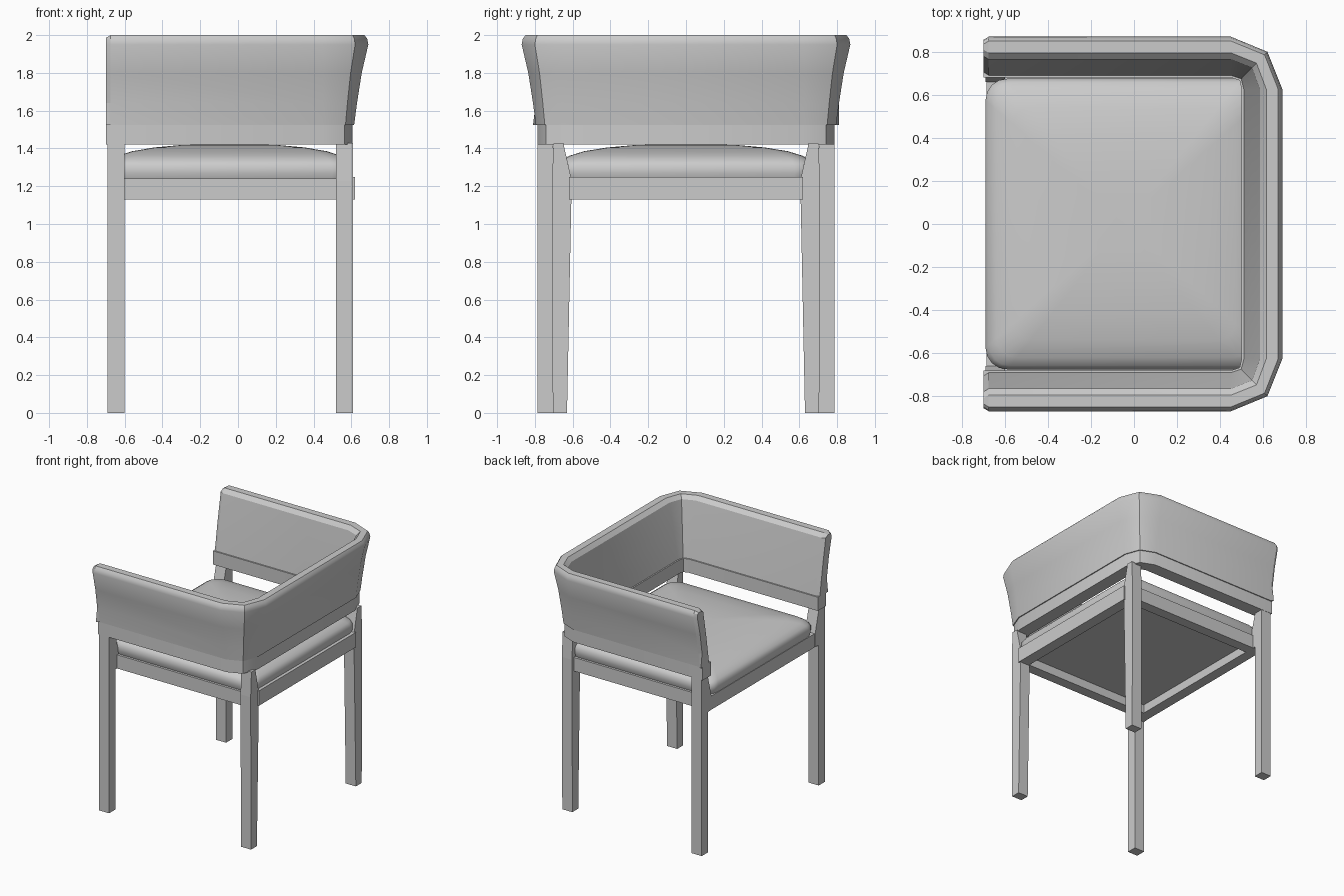
import bpy
import bmesh
import math

cube = bpy.data.objects.get("Cube")
if cube:
    bpy.data.objects.remove(cube, do_unlink=True)

grey = bpy.data.materials.new("plain_grey")
grey.use_nodes = True
grey.diffuse_color = (0.6, 0.6, 0.6, 1)
grey.node_tree.nodes["Principled BSDF"].inputs["Base Color"].default_value = (0.6, 0.6, 0.6, 1)


def loft(name, rings, smooth=None):
    """Skin a row of closed rings and cap both ends."""
    bm = bmesh.new()
    rows = [[bm.verts.new(p) for p in ring] for ring in rings]
    n = len(rows[0])
    for a, b in zip(rows, rows[1:]):
        for i in range(n):
            j = (i + 1) % n
            bm.faces.new((a[i], a[j], b[j], b[i]))
    bm.faces.new(rows[0])
    bm.faces.new(rows[-1])
    bmesh.ops.recalc_face_normals(bm, faces=bm.faces)
    mesh = bpy.data.meshes.new(name)
    bm.to_mesh(mesh)
    bm.free()
    mesh.materials.append(grey)
    ob = bpy.data.objects.new(name, mesh)
    bpy.context.collection.objects.link(ob)
    if smooth:
        bpy.ops.object.select_all(action='DESELECT')
        ob.select_set(True)
        bpy.context.view_layer.objects.active = ob
        bpy.ops.object.shade_smooth_by_angle(angle=math.radians(smooth))
    return ob


def rect(x0, x1, y0, y1, z):
    return [(x0, y0, z), (x1, y0, z), (x1, y1, z), (x0, y1, z)]


def box(name, x0, x1, y0, y1, z0, z1):
    return loft(name, [rect(x0, x1, y0, y1, z) for z in (z0, z1)])


def wrap(name, profile, chamfer):
    """Sweep a (inset, height) profile round the open U of the back and arms."""
    cd = sum(d for d, z in profile) / len(profile)
    tip = [(d + math.copysign(chamfer, cd - d), min(z, 2 - chamfer)) for d, z in profile]
    half = [[(-0.70, 0.87 - d, z) for d, z in tip]]
    if chamfer:
        half.append([(-0.675, 0.87 - d, z) for d, z in profile])
    half.append([(0.45, 0.87 - d, z) for d, z in profile])
    half.append([(0.62 - 0.68 * d, 0.80 - 0.7 * d, z) for d, z in profile])
    half.append([(0.69 - d, 0.625, z) for d, z in profile])
    other = [[(x, -y, z) for x, y, z in ring] for ring in reversed(half)]
    return loft(name, half + other, 28)


# Backrest: flared padded panel on a straight band
wrap("backrest_panel", [(0.075, 1.525), (0.06, 1.64), (0.035, 1.80), (0.0, 1.95),
                        (0.006, 1.98), (0.02, 2.0), (0.075, 2.0), (0.105, 1.97),
                        (0.145, 1.75), (0.18, 1.525)], 0.015)
wrap("backrest_band", [(0.083, 1.42), (0.083, 1.53), (0.19, 1.53), (0.19, 1.42)], 0)

# Legs: the rear pair stands closer together
front_leg = [(0, 0.705, 0.785), (1.13, 0.705, 0.785), (1.135, 0.66, 0.785),
             (1.24, 0.66, 0.785), (1.43, 0.71, 0.785)]
back_leg = [(0, 0.63, 0.705), (1.23, 0.605, 0.71), (1.43, 0.65, 0.70)]
for side, s in (("left", 1), ("right", -1)):
    for name, x0, x1, levels in (("front_leg", -0.69, -0.60, front_leg),
                                 ("back_leg", 0.52, 0.61, back_leg)):
        loft(f"{name}_{side}", [rect(x0, x1, s * a, s * b, z) for z, a, b in levels])
    # Side rails of the seat frame
    y0, y1 = sorted((s * 0.60, s * 0.685))
    box(f"side_rail_{side}", -0.60, 0.53, y0, y1, 1.13, 1.24)

# Front and back rails of the seat frame
box("front_rail", -0.685, -0.60, -0.70, 0.70, 1.13, 1.24)
box("back_rail", 0.53, 0.62, -0.62, 0.62, 1.13, 1.25)


# Cushion: rounded rectangle rings rising to a shallow dome
def rounded(scale, z, hx=0.645, hy=0.675, r=0.10, steps=4):
    ring = []
    for k, (sx, sy) in enumerate(((1, 1), (-1, 1), (-1, -1), (1, -1))):
        for i in range(steps + 1):
            a = math.pi / 2 * (k + i / steps)
            ring.append((-0.045 + scale * (sx * (hx - r) + r * math.cos(a)),
                         scale * (sy * (hy - r) + r * math.sin(a)), z))
    return ring


loft("seat_cushion", [rounded(s, z) for s, z in (
    (0.96, 1.20), (0.985, 1.235), (1.0, 1.27), (1.0, 1.31), (0.975, 1.335),
    (0.92, 1.36), (0.80, 1.385), (0.62, 1.405), (0.4, 1.418), (0.2, 1.422))], 50)
